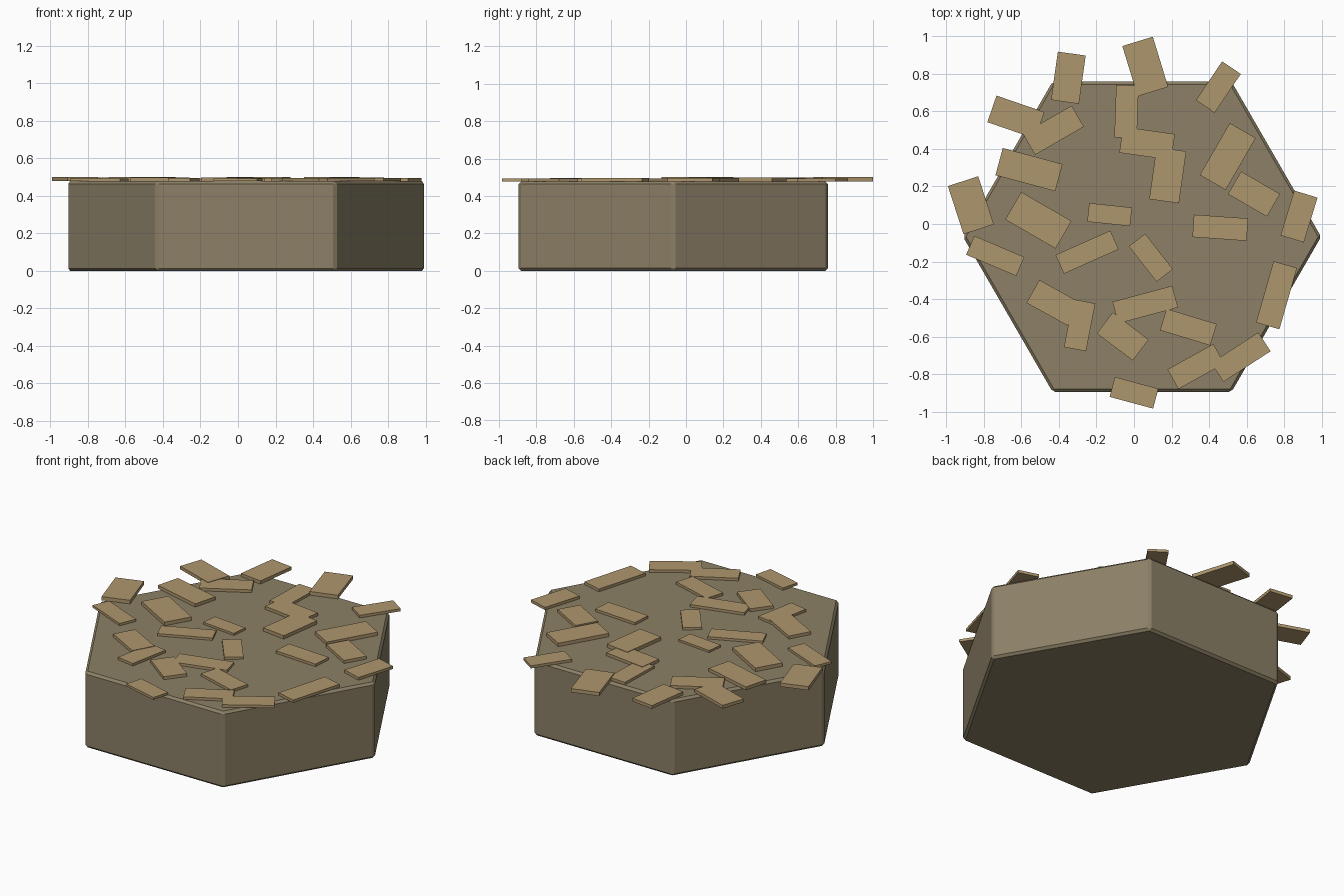
import bpy
import bmesh
from math import cos, sin, radians, tau
from mathutils import Matrix, Vector

default_cube = bpy.data.objects.get("Cube")
if default_cube:
    bpy.data.objects.remove(default_cube, do_unlink=True)


def make_material(name, colour):
    material = bpy.data.materials.new(name)
    material.use_nodes = True
    material.diffuse_color = colour
    shader = material.node_tree.nodes["Principled BSDF"]
    shader.inputs["Base Color"].default_value = colour
    shader.inputs["Roughness"].default_value = 0.9
    return material


def add_object(name, bm, material):
    bmesh.ops.recalc_face_normals(bm, faces=bm.faces)
    mesh = bpy.data.meshes.new(name)
    bm.to_mesh(mesh)
    bm.free()
    mesh.materials.append(material)
    obj = bpy.data.objects.new(name, mesh)
    bpy.context.scene.collection.objects.link(obj)
    return obj


earth = make_material("earth brown", (0.262, 0.216, 0.133, 1))
wood = make_material("light wood", (0.423, 0.305, 0.153, 1))

# Hexagonal ground block with chamfered edges
BASE_CENTRE = Vector((0.043, -0.068, 0))
BASE_RADIUS = 0.955
BASE_HEIGHT = 0.478

bm = bmesh.new()
outline = [
    bm.verts.new(BASE_CENTRE + BASE_RADIUS * Vector((cos(tau * i / 6), sin(tau * i / 6), 0)))
    for i in range(6)
]
bottom = bm.faces.new(outline)
extruded = bmesh.ops.extrude_face_region(bm, geom=[bottom], use_keep_orig=True)
top_verts = [item for item in extruded["geom"] if isinstance(item, bmesh.types.BMVert)]
bmesh.ops.translate(bm, verts=top_verts, vec=(0, 0, BASE_HEIGHT))
base = add_object("hexagon_base", bm, earth)
chamfer = base.modifiers.new("edge chamfer", "BEVEL")
chamfer.width = 0.014
chamfer.segments = 1
chamfer.limit_method = "ANGLE"

# Scattered planks: centre x, centre y, length, width, turn in degrees
PLANKS = [
    (-.35, .78, .26, .15, 82), (.06, .84, .28, .17, 107),
    (.45, .73, .25, .12, 56), (-.63, .57, .27, .15, -19),
    (-.43, .5, .3, .13, 30), (-.04, .6, .28, .12, 88),
    (.07, .43, .28, .14, -8), (.18, .26, .28, .16, 82),
    (.5, .36, .32, .16, 60), (.64, .16, .24, .14, -30),
    (.88, .04, .25, .13, 73), (.46, -.02, .29, .12, -4),
    (-.13, .05, .23, .1, -6), (-.51, .02, .31, .17, -30),
    (-.56, .29, .33, .15, -15), (-.87, .1, .27, .17, 108),
    (-.74, -.17, .29, .11, -23), (-.25, -.15, .32, .11, 24),
    (.09, -.18, .24, .11, -52), (.76, -.38, .34, .13, 74),
    (-.43, -.42, .25, .14, -29), (-.29, -.54, .26, .12, 79),
    (.06, -.43, .33, .12, 15), (-.06, -.6, .24, .14, -37),
    (.29, -.55, .28, .12, -17), (.33, -.76, .28, .12, 29),
    (.57, -.71, .3, .12, 33), (0, -.9, .24, .11, -15),
]

# Wider planks are thicker, and all rest on the top of the block
for number, (x, y, length, width, turn) in enumerate(PLANKS, start=1):
    thickness = 0.135 * width
    bm = bmesh.new()
    placement = (
        Matrix.Translation((x, y, BASE_HEIGHT + thickness / 2))
        @ Matrix.Rotation(radians(turn), 4, "Z")
        @ Matrix.Diagonal((length, width, thickness, 1))
    )
    bmesh.ops.create_cube(bm, size=1, matrix=placement)
    add_object(f"plank_{number}", bm, wood)
